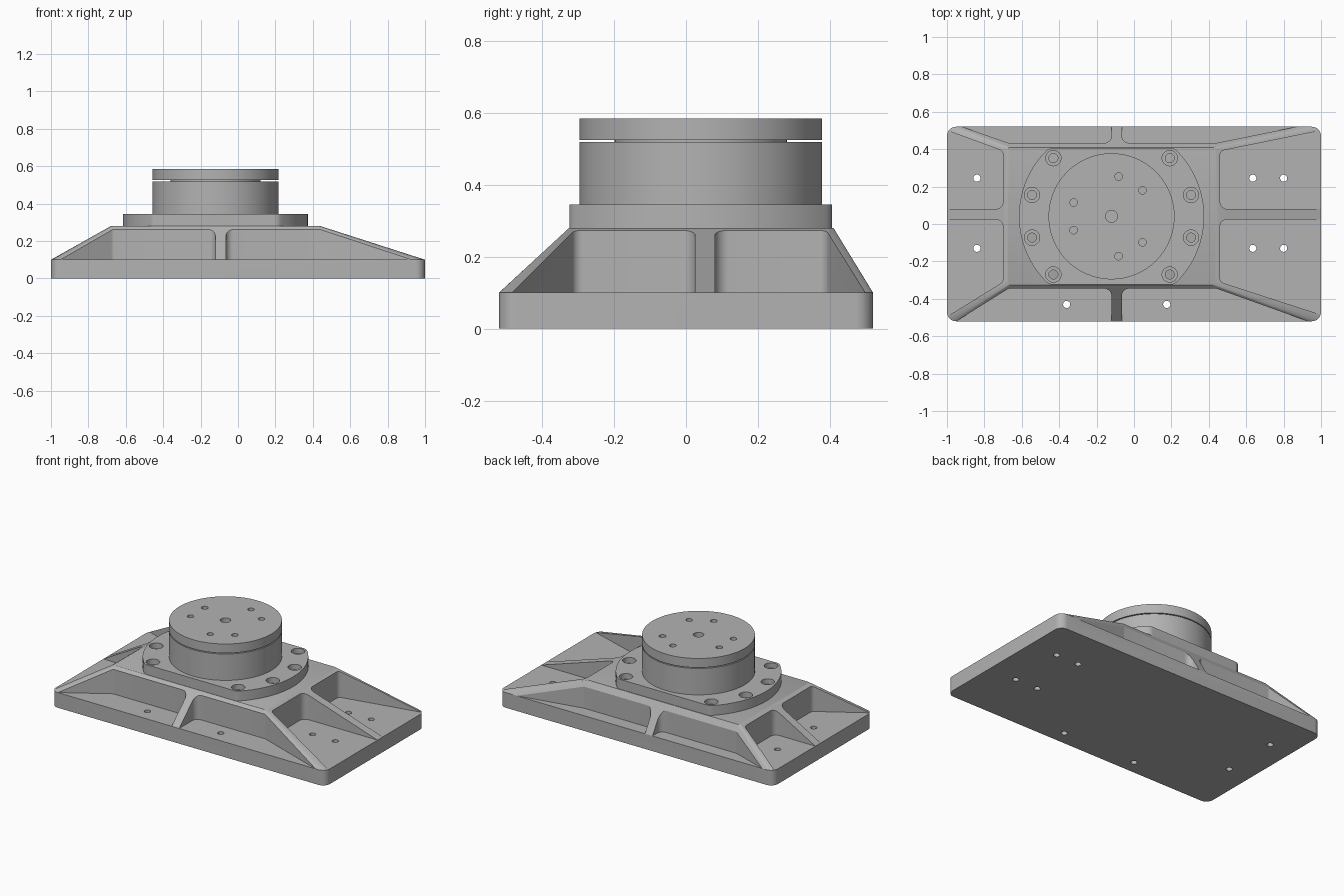
import bpy, bmesh, math
from mathutils import Vector

cube = bpy.data.objects.get("Cube")
if cube:
    bpy.data.objects.remove(cube, do_unlink=True)

CX, CY = -0.12, 0.041      # turntable axis
PLATE, DECK, FLANGE, TOP = 0.1, 0.28, 0.345, 0.585

grey = bpy.data.materials.new("machined grey")
grey.use_nodes = True
grey.diffuse_color = (0.45, 0.45, 0.45, 1)
grey.node_tree.nodes["Principled BSDF"].inputs["Base Color"].default_value = (0.45, 0.45, 0.45, 1)


def circle(x, y, r, n=32):
    return [(x + r * math.cos(math.tau * i / n), y + r * math.sin(math.tau * i / n)) for i in range(n)]


def fillet(points, radii, steps=8):
    """Round the corners of an outline, one radius per corner."""
    out, n = [], len(points)
    pts = [Vector(p) for p in points]
    for i, r in enumerate(radii):
        p = pts[i]
        if r == 0:
            out.append(tuple(p))
            continue
        a, b = (pts[i - 1] - p).normalized(), (pts[(i + 1) % n] - p).normalized()
        half = a.angle(b) / 2
        c = p + (a + b).normalized() * r / math.sin(half)
        t = r / math.tan(half)
        u, v = (p + a * t - c).normalized(), (p + b * t - c).normalized()
        for k in range(steps + 1):
            out.append(tuple(c + u.slerp(v, k / steps).normalized() * r))
    return out


def rounded_rect(x0, x1, y0, y1, r):
    return fillet([(x0, y0), (x1, y0), (x1, y1), (x0, y1)], [r] * 4)


def loft(name, stacks):
    """Solids made of stacked outlines; each stack is a list of (outline, z)."""
    bm = bmesh.new()
    for stack in stacks:
        rings = [[bm.verts.new((x, y, z)) for x, y in outline] for outline, z in stack]
        bm.faces.new(rings[0])
        bm.faces.new(rings[-1])
        for low, high in zip(rings, rings[1:]):
            for i in range(len(low)):
                j = (i + 1) % len(low)
                bm.faces.new((low[i], low[j], high[j], high[i]))
    bmesh.ops.recalc_face_normals(bm, faces=bm.faces)
    mesh = bpy.data.meshes.new(name)
    bm.to_mesh(mesh)
    bm.free()
    mesh.materials.append(grey)
    ob = bpy.data.objects.new(name, mesh)
    bpy.context.scene.collection.objects.link(ob)
    return ob


def prisms(name, outlines, z0, z1):
    return loft(name, [[(o, z0), (o, z1)] for o in outlines])


def cut(ob, cutter):
    """Subtract the cutter, bake the result and drop the cutter."""
    cutter.hide_render = True
    mod = ob.modifiers.new("cut", 'BOOLEAN')
    mod.operation, mod.solver, mod.object = 'DIFFERENCE', 'EXACT', cutter
    bpy.context.view_layer.update()
    graph = bpy.context.evaluated_depsgraph_get()
    mesh = bpy.data.meshes.new_from_object(ob.evaluated_get(graph))
    ob.modifiers.clear()
    ob.data = mesh
    bpy.data.objects.remove(cutter, do_unlink=True)


# Base: plate with a tapered pedestal
foot = rounded_rect(-1, 1, -0.52, 0.52, 0.05)
deck = rounded_rect(-0.68, 0.44, -0.325, 0.41, 0.02)
base = loft("base", [[(foot, 0), (foot, PLATE), (deck, DECK)]])

# Pockets: (side axis, rib edge, wall corner, point along the diagonal rib)
POCKETS = [
    ("y", -0.12, (-0.67, -0.345), (-0.95, -0.52)),
    ("y", -0.065, (0.44, -0.345), (0.93, -0.52)),
    ("y", -0.12, (-0.67, 0.433), (-0.92, 0.52)),
    ("y", -0.065, (0.44, 0.433), (0.87, 0.52)),
    ("x", 0.025, (-0.70, -0.31), (-1, -0.495)),
    ("x", 0.08, (-0.70, 0.39), (-1, 0.50)),
    ("x", 0.025, (0.46, -0.31), (1, -0.485)),
    ("x", 0.08, (0.46, 0.39), (1, 0.50)),
]
outlines = []
for axis, rib, corner, diagonal in POCKETS:
    corner = Vector(corner)
    far = corner + (Vector(diagonal) - corner) * 1.5
    if axis == "y":
        inner, outer = (rib, corner.y), (rib, far.y)
    else:
        inner, outer = (corner.x, rib), (far.x, rib)
    outlines.append(fillet([outer, inner, corner, far], [0, 0.04, 0.03, 0]))
cut(base, prisms("pocket_cutter", outlines, PLATE, 0.5))

# Mounting holes through the plate
spots = [(x, y) for x in (-0.84, 0.635, 0.8) for y in (0.245, -0.13)]
spots += [(-0.36, -0.43), (0.175, -0.43)]
cut(base, prisms("hole_cutter", [circle(x, y, 0.019) for x, y in spots], -0.1, 0.2))

# Flange: disc with two flats and softened corners
R, FLAT, ARC = 0.495, 0.365, 24
a = math.asin(FLAT / R)
outline, radii = [], []
for side in (0, math.pi):
    for i in range(ARC + 1):
        t = side - a + 2 * a * i / ARC
        outline.append((CX + R * math.cos(t), CY + R * math.sin(t)))
        radii.append(0.05 if i in (0, ARC) else 0)
flange = prisms("flange", [fillet(outline, radii)], DECK, FLANGE)

# Counterbored bolt holes
bolts = []
for deg in (15, 45, 135, 165, 195, 225, 315, 345):
    t = math.radians(deg)
    bolts.append((CX + 0.44 * math.cos(t), CY + 0.44 * math.sin(t)))
cut(flange, prisms("bore_cutter", [circle(x, y, 0.041) for x, y in bolts], 0.31, 0.4))
cut(flange, prisms("bolt_cutter", [circle(x, y, 0.024) for x, y in bolts], 0.2, 0.4))

# Turntable: drum, recessed neck and output plate
drum = prisms("drum", [circle(CX, CY, 0.337, 96)], FLANGE, 0.519)
neck = prisms("neck", [circle(CX, CY, 0.24, 96)], 0.519, 0.525)
plate = prisms("output_plate", [circle(CX, CY, 0.337, 96)], 0.525, TOP)
holes = [circle(CX, CY, 0.032)]
for mid in (60, 180, 300):
    for deg in (mid - 20, mid + 20):
        t = math.radians(deg)
        holes.append(circle(CX + 0.216 * math.cos(t), CY + 0.216 * math.sin(t), 0.02))
cut(plate, prisms("tap_cutter", holes, 0.545, 0.7))

# Smooth shading with crisp edges
bpy.ops.object.select_all(action='DESELECT')
for ob in (base, flange, drum, neck, plate):
    ob.select_set(True)
bpy.context.view_layer.objects.active = base
bpy.ops.object.shade_smooth_by_angle(angle=math.radians(30))
